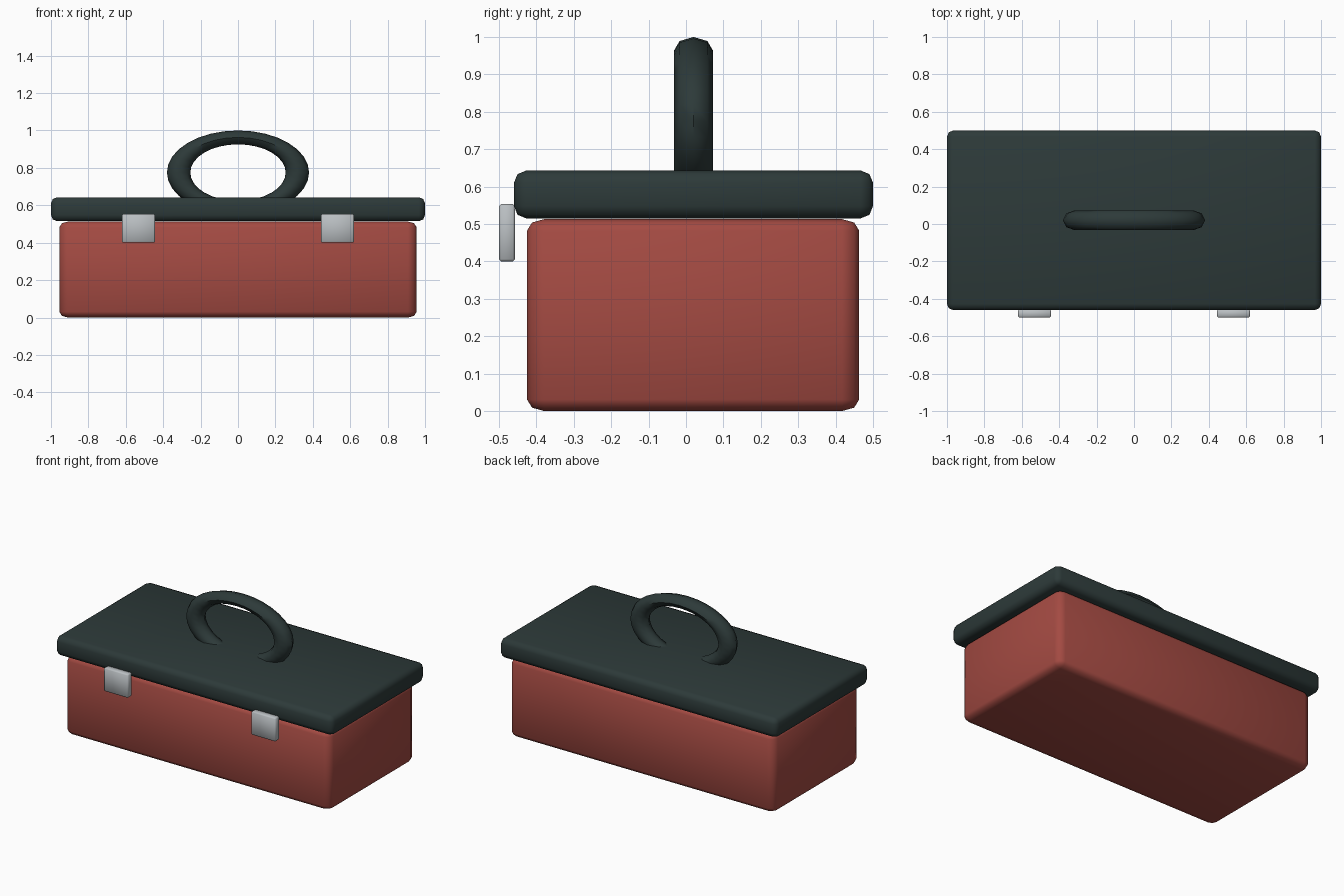
import bpy, math

if "Cube" in bpy.data.objects:
    bpy.data.objects.remove(bpy.data.objects["Cube"])

def material(name, rgb):
    m = bpy.data.materials.new(name)
    m.diffuse_color = (*rgb, 1)
    m.use_nodes = True
    m.node_tree.nodes["Principled BSDF"].inputs["Base Color"].default_value = m.diffuse_color
    return m

RED = material("red paint", (0.37, 0.069, 0.055))
DARK = material("dark green grey", (0.026, 0.042, 0.041))
METAL = material("light metal", (0.49, 0.52, 0.54))

def finish(o, name, mat):
    o.name = name
    o.data.materials.append(mat)
    bpy.ops.object.shade_smooth_by_angle(angle=math.radians(50))
    return o

def box(name, lo, hi, bevel, segments, mat, squash=1):
    """Rounded box from corner to corner; squash flattens the rounding in z."""
    centre = [(a + b) / 2 for a, b in zip(lo, hi)]
    size = [b - a for a, b in zip(lo, hi)]
    bpy.ops.mesh.primitive_cube_add(size=1, location=centre)
    o = bpy.context.object
    o.scale = (size[0], size[1], size[2] / squash)
    bpy.ops.object.transform_apply(location=False, rotation=False, scale=True)
    mod = o.modifiers.new("rounding", 'BEVEL')
    mod.width, mod.segments = bevel, segments
    bpy.ops.object.modifier_apply(modifier=mod.name)
    o.scale.z = squash
    bpy.ops.object.transform_apply(location=False, rotation=False, scale=True)
    return finish(o, name, mat)

# Red body and overhanging lid
box("body", (-0.955, -0.425, 0.0), (0.955, 0.463, 0.513), 0.046, 2, RED, 0.67)
box("lid", (-1, -0.46, 0.515), (1, 0.5, 0.643), 0.033, 2, DARK)

# Oval ring handle, sunk into the lid
bpy.ops.mesh.primitive_torus_add(major_radius=0.3175, minor_radius=0.0625,
                                 major_segments=32, minor_segments=8,
                                 location=(0, 0.02, 0.775),
                                 rotation=(math.pi / 2, 0, 0))
handle = bpy.context.object
handle.scale = (1, 0.592, 0.84)
bpy.ops.object.transform_apply(location=False, rotation=True, scale=True)
finish(handle, "handle", DARK)

# Pair of front latches
for side, x in (("left", -0.532), ("right", 0.532)):
    box(side + "_latch", (x - 0.088, -0.5, 0.4), (x + 0.088, -0.457, 0.553),
        0.006, 1, METAL)
